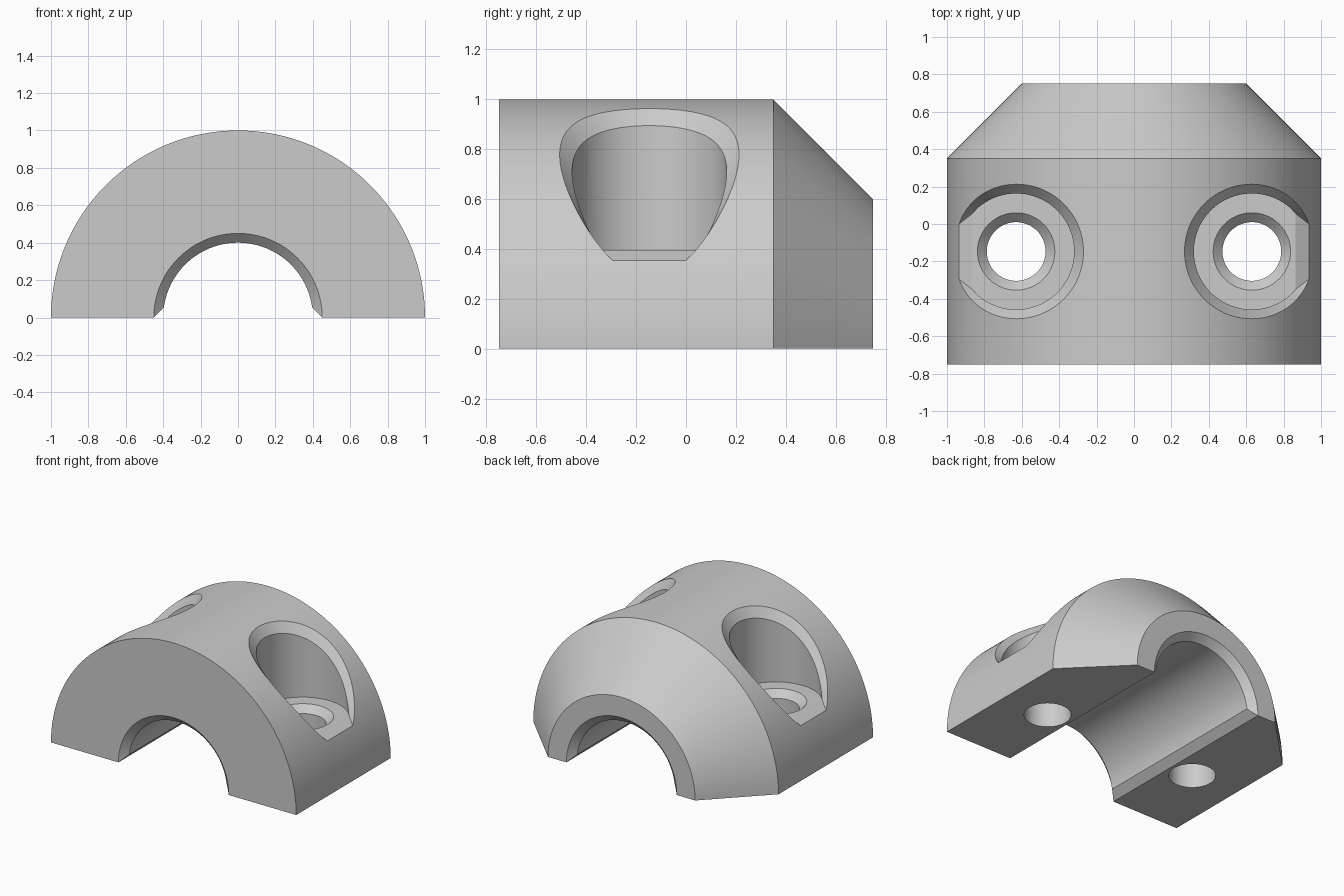
import bpy, bmesh, math

if "Cube" in bpy.data.objects:
    bpy.data.objects.remove(bpy.data.objects["Cube"], do_unlink=True)

HOLE_X, HOLE_Y, FLOOR = 0.63, -0.147, 0.395


def make_object(name, bm):
    bmesh.ops.remove_doubles(bm, verts=bm.verts, dist=1e-5)
    bmesh.ops.recalc_face_normals(bm, faces=bm.faces)
    mesh = bpy.data.meshes.new(name)
    bm.to_mesh(mesh)
    bm.free()
    obj = bpy.data.objects.new(name, mesh)
    bpy.context.collection.objects.link(obj)
    return obj


def bridge(bm, a, b, closed=True):
    """Quads between two loops of equal length."""
    n = len(a)
    for i in range(n if closed else n - 1):
        j = (i + 1) % n
        bm.faces.new((a[i], a[j], b[j], b[i]))


def half_collar():
    # Half revolution of the collar section (radius, y) about the y axis
    profile = [(0.45, -0.75), (1, -0.75), (1, 0.35), (0.6, 0.75),
               (0.45, 0.75), (0.4, 0.7), (0.4, -0.7)]
    bm = bmesh.new()
    steps = 128
    rings = []
    for k in range(steps + 1):
        t = math.pi * k / steps
        rings.append([bm.verts.new((r * math.cos(t), y, r * math.sin(t)))
                      for r, y in profile])
    for a, b in zip(rings, rings[1:]):
        bridge(bm, a, b)
    bm.faces.new(rings[0])
    bm.faces.new(rings[-1])
    return make_object("half_collar", bm)


def split_chamfer():
    # Wedge that bevels both long lower edges of the bore
    bm = bmesh.new()
    section = [(-0.55, -0.1), (0.55, -0.1), (0.39, 0.06), (-0.39, 0.06)]
    ends = [[bm.verts.new((x, y, z)) for x, z in section] for y in (-1, 1)]
    bridge(bm, *ends)
    for end in ends:
        bm.faces.new(end)
    return make_object("split_chamfer", bm)


def screw_pocket(side):
    # Flat-floored screw recess with a bevel where it leaves the curved surface
    bm = bmesh.new()
    n = 96
    inner_x = math.sqrt(0.95 ** 2 - FLOOR ** 2) - HOLE_X
    a_in = math.acos(inner_x / 0.31)
    a_out = math.atan2(0.147, 0.305)
    floor, inner, outer, beyond = [], [], [], []
    for i in range(n + 1):
        u = 2 * i / n - 1
        near = abs(u) ** 10
        t = math.pi + u * (math.pi - a_in)
        x, y = HOLE_X + 0.31 * math.cos(t), HOLE_Y + 0.31 * math.sin(t)
        floor.append((x, y, FLOOR))
        inner.append((x, y, math.sqrt(0.95 ** 2 - x * x)))
        t += math.copysign(near * (a_in - a_out), u)
        r = 0.36 - 0.0214 * near
        x, y = HOLE_X + r * math.cos(t), HOLE_Y + r * math.sin(t)
        z = math.sqrt(1 - x * x)
        outer.append((x, y, z))
        beyond.append((x * 1.25, y, z * 1.25))
    loops = [[bm.verts.new((side * x, y, z)) for x, y, z in loop]
             for loop in (floor, inner, outer, beyond)]
    # The floor and wall loops meet at the open corners
    for i in (0, n):
        bm.verts.remove(loops[1][i])
        loops[1][i] = loops[0][i]
    f, w = loops[0], loops[1]
    for i in range(n):
        quad = list(dict.fromkeys((f[i], f[i + 1], w[i + 1], w[i])))
        bm.faces.new(quad)
    bridge(bm, loops[1], loops[2])
    bridge(bm, loops[2], loops[3])
    bm.faces.new(f)
    # Curved lid spanning from front to back
    top = loops[3]
    for i in range(n // 2):
        quad = (top[i], top[i + 1], top[n - i - 1], top[n - i])
        bm.faces.new(list(dict.fromkeys(quad)))
    return make_object("screw_pocket", bm)


def screw_hole(side):
    # Through hole with a countersunk mouth
    bm = bmesh.new()
    n = 64
    rings = []
    for r, z in [(0.157, -0.2), (0.157, 0.345), (0.252, 0.44)]:
        rings.append([bm.verts.new((side * HOLE_X + r * math.cos(2 * math.pi * k / n),
                                    HOLE_Y + r * math.sin(2 * math.pi * k / n), z))
                      for k in range(n)])
    for a, b in zip(rings, rings[1:]):
        bridge(bm, a, b)
    bm.faces.new(rings[0])
    bm.faces.new(rings[-1])
    return make_object("screw_hole", bm)


collar = half_collar()
cutters = [split_chamfer()]
for side in (-1, 1):
    cutters += [screw_pocket(side), screw_hole(side)]

bpy.ops.object.select_all(action='DESELECT')
bpy.context.view_layer.objects.active = collar
collar.select_set(True)
for cutter in cutters:
    cutter.hide_render = True
    mod = collar.modifiers.new("cut", 'BOOLEAN')
    mod.operation = 'DIFFERENCE'
    mod.solver = 'EXACT'
    mod.object = cutter
    bpy.ops.object.modifier_apply(modifier=mod.name)
    bpy.data.objects.remove(cutter, do_unlink=True)

# Plain grey metal
grey = bpy.data.materials.new("grey_metal")
grey.use_nodes = True
colour = (0.6, 0.6, 0.6, 1)
grey.diffuse_color = colour
grey.node_tree.nodes["Principled BSDF"].inputs["Base Color"].default_value = colour
collar.data.materials.clear()
collar.data.materials.append(grey)

bpy.ops.object.shade_smooth_by_angle(angle=math.radians(25))
